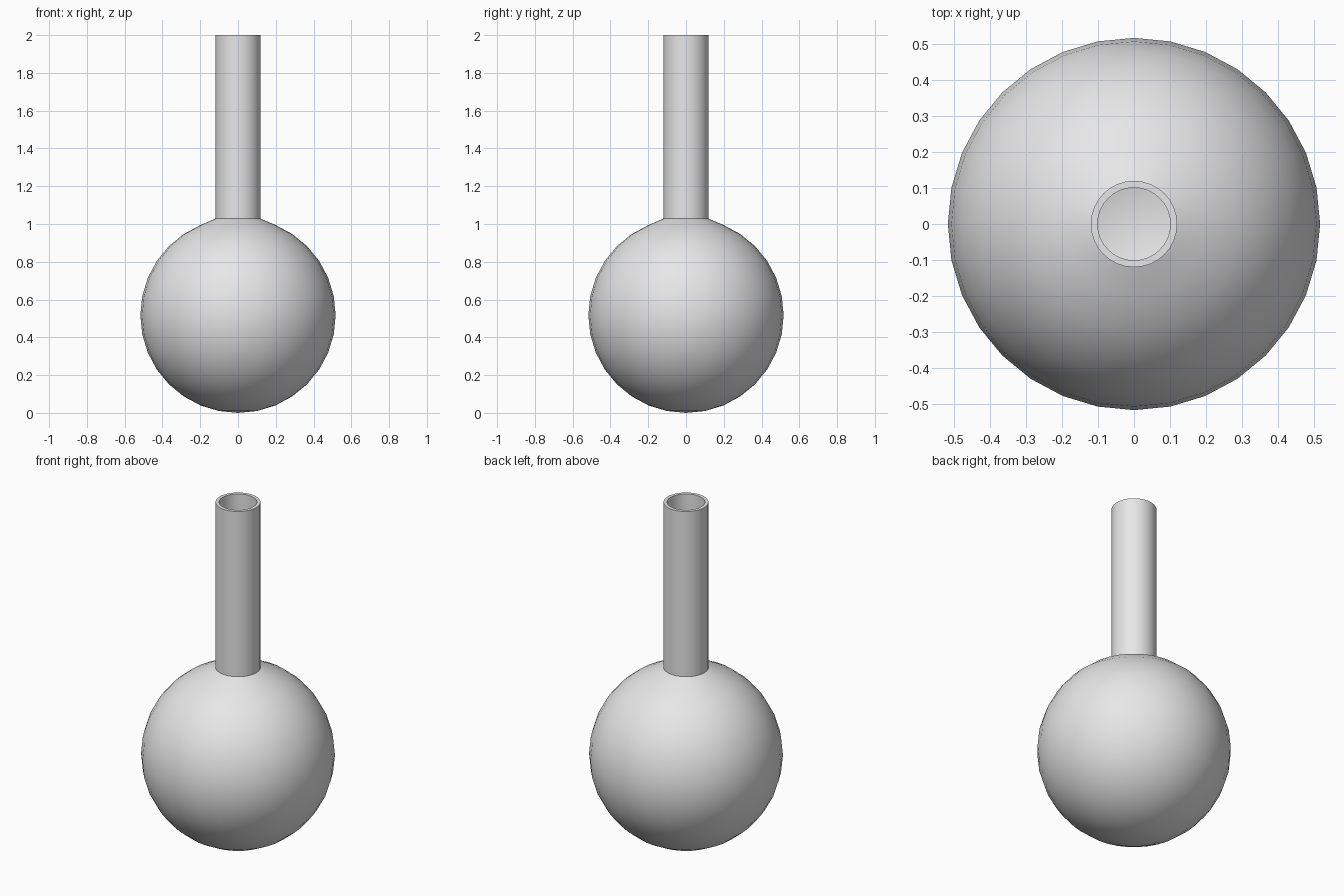
import bpy, bmesh, math

if "Cube" in bpy.data.objects:
    bpy.data.objects.remove(bpy.data.objects["Cube"])

SEG = 32
R_OUT, R_IN, CZ = 0.517, 0.498, 0.517
NECK_OUT, NECK_IN, TOP = 0.12, 0.101, 2.0

glass = bpy.data.materials.new("light_grey")
glass.diffuse_color = (0.8, 0.8, 0.8, 1)
glass.use_nodes = True
glass.node_tree.nodes["Principled BSDF"].inputs["Base Color"].default_value = glass.diffuse_color


def bulb_rings(radius):
    """Profile points of the bulb, from the bottom up to just below the neck."""
    step = math.pi / 16
    return [(radius * math.sin(i * step), CZ - radius * math.cos(i * step))
            for i in range(1, 15)]


# Closed wall profile: outer bulb, outer neck, rim, inner neck, inner bulb
profile = bulb_rings(R_OUT)
profile += [(NECK_OUT, 1.028), (NECK_OUT, TOP), (NECK_IN, TOP), (NECK_IN, 1.008)]
profile += bulb_rings(R_IN)[::-1]

# Revolve the profile into the flask
bm = bmesh.new()
rings = [[bm.verts.new((r * math.cos(2 * math.pi * k / SEG),
                        r * math.sin(2 * math.pi * k / SEG), z))
          for k in range(SEG)] for r, z in profile]
for a, b in zip(rings, rings[1:]):
    for k in range(SEG):
        n = (k + 1) % SEG
        bm.faces.new((a[k], a[n], b[n], b[k]))

# Close the outer and inner bottoms with pole fans
for ring, z in ((rings[0], CZ - R_OUT), (rings[-1], CZ - R_IN)):
    pole = bm.verts.new((0, 0, z))
    for k in range(SEG):
        bm.faces.new((ring[k], ring[(k + 1) % SEG], pole))
bmesh.ops.recalc_face_normals(bm, faces=bm.faces)

mesh = bpy.data.meshes.new("round_flask")
bm.to_mesh(mesh)
bm.free()
mesh.materials.append(glass)
flask = bpy.data.objects.new("round_flask", mesh)
bpy.context.collection.objects.link(flask)
bpy.context.view_layer.objects.active = flask
flask.select_set(True)
bpy.ops.object.shade_smooth_by_angle(angle=math.radians(40))
